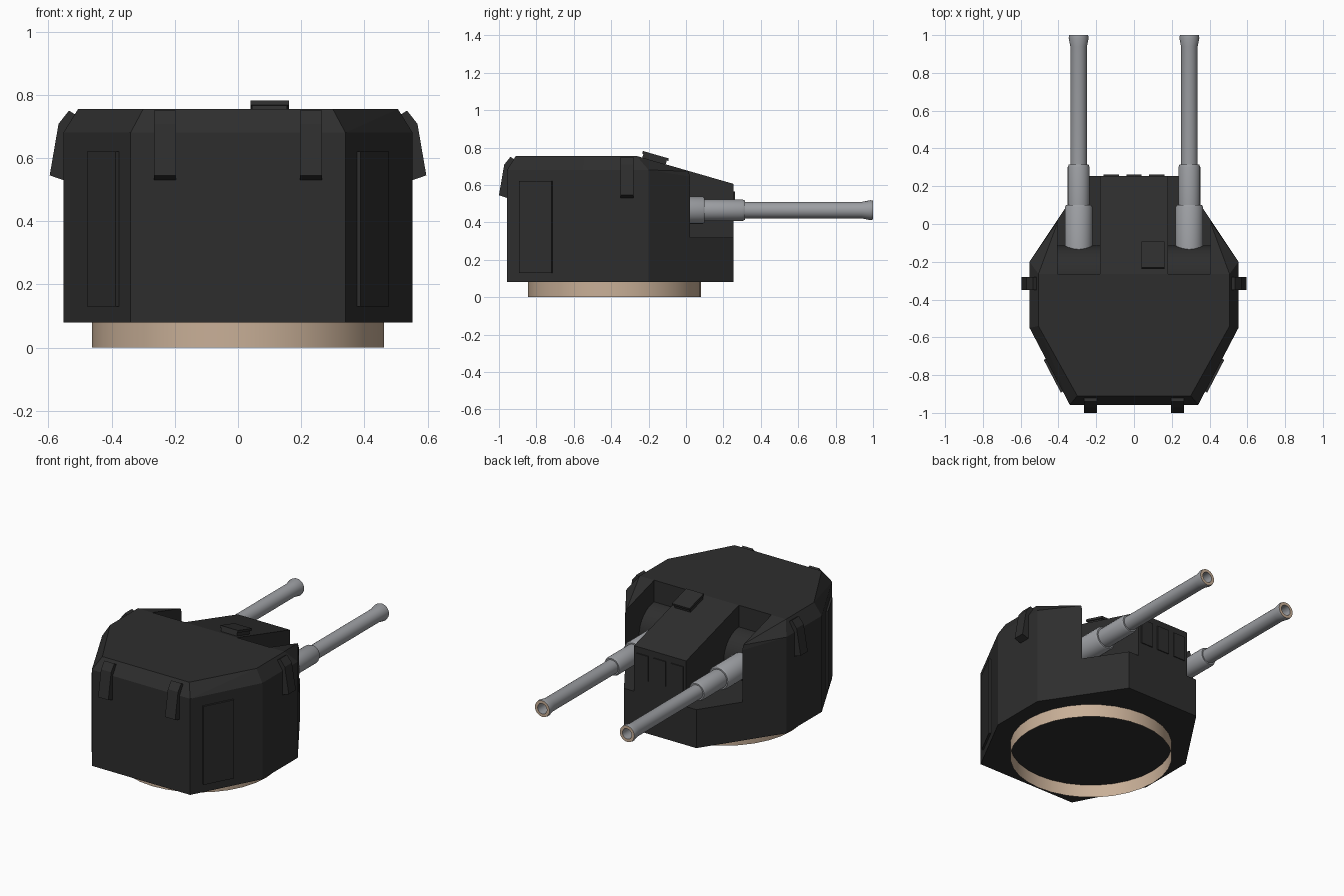
import bpy
import bmesh
import math
from mathutils import Matrix, Vector

if "Cube" in bpy.data.objects:
    bpy.data.objects.remove(bpy.data.objects["Cube"])


def material(name, color):
    m = bpy.data.materials.new(name)
    m.use_nodes = True
    m.diffuse_color = (*color, 1)
    for n in m.node_tree.nodes:
        if n.type == "BSDF_PRINCIPLED":
            n.inputs["Base Color"].default_value = (*color, 1)
            n.inputs["Roughness"].default_value = 0.7
    return m


DARK = material("dark armour", (0.027, 0.027, 0.027))
STEEL = material("gun steel", (0.33, 0.34, 0.36))
TAN = material("tan primer", (0.58, 0.43, 0.31))


def finish(name, bm, mats, smooth=False, flip_check=True):
    if flip_check:
        bmesh.ops.recalc_face_normals(bm, faces=bm.faces[:])
    me = bpy.data.meshes.new(name)
    bm.to_mesh(me)
    bm.free()
    for m in mats:
        me.materials.append(m)
    ob = bpy.data.objects.new(name, me)
    bpy.context.collection.objects.link(ob)
    bpy.ops.object.select_all(action="DESELECT")
    ob.select_set(True)
    bpy.context.view_layer.objects.active = ob
    if smooth:
        bpy.ops.object.shade_smooth_by_angle(angle=math.radians(35))
    return ob


def box(name, center, size, rot=None, mat=DARK):
    bm = bmesh.new()
    m = Matrix.Translation(center) @ (rot or Matrix()) @ Matrix.Diagonal((*size, 1))
    bmesh.ops.create_cube(bm, size=1, matrix=m)
    return finish(name, bm, [mat])


def cylinder(name, radius, length, matrix, segments, mat, caps=True):
    bm = bmesh.new()
    bmesh.ops.create_cone(bm, cap_ends=caps, segments=segments, radius1=radius,
                          radius2=radius, depth=length, matrix=matrix)
    return finish(name, bm, [mat], smooth=True, flip_check=caps)


def strap(name, matrix, width=0.07):
    """Bent bracket: profile of (distance out from wall, height), extruded sideways."""
    profile = [(-0.05, 0.73), (-0.018, 0.75), (0.015, 0.708), (0.043, 0.545), (0, 0.53)]
    bm = bmesh.new()
    face = bm.faces.new([bm.verts.new((o, -width / 2, z)) for o, z in profile])
    ext = bmesh.ops.extrude_face_region(bm, geom=[face])["geom"]
    bmesh.ops.translate(bm, vec=(0, width, 0),
                        verts=[v for v in ext if isinstance(v, bmesh.types.BMVert)])
    bm.transform(matrix)
    return finish(name, bm, [DARK])


# Armoured house: hull of the footprint, wall rim and sloping roof
BASE, RIM, ROOF, CREASE = 0.08, 0.68, 0.755, -0.265
SLOPE = 0.288


def roof(y):
    return ROOF - SLOPE * max(0, y - CREASE)


bm = bmesh.new()
rear_plan = [(0.34, -0.957), (0.553, -0.55), (0.553, -0.2)]
front = (0.25, 0.255)
roof_plan = [(0.3, -0.91), (0.506, -0.54), (0.506, CREASE), (0.4, 0.02), front]
for s in (1, -1):
    for x, y in rear_plan:
        bm.verts.new((s * x, y, BASE))
        bm.verts.new((s * x, y, RIM))
    bm.verts.new((s * front[0], front[1], BASE))
    for x, y in roof_plan:
        bm.verts.new((s * x, y, roof(y)))
bmesh.ops.convex_hull(bm, input=bm.verts[:])
bmesh.ops.dissolve_limit(bm, angle_limit=0.01, verts=bm.verts[:], edges=bm.edges[:])
house = finish("turret_house", bm, [DARK])

# Gun slots cut through roof and front
for s in (1, -1):
    cutter = box("slot_cutter", (s * 0.2925, 0.1175, 0.66), (0.225, 0.765, 0.68))
    cutter.hide_render = True
    mod = house.modifiers.new("slot", "BOOLEAN")
    mod.operation = "DIFFERENCE"
    mod.solver = "EXACT"
    mod.object = cutter
    bpy.ops.object.select_all(action="DESELECT")
    house.select_set(True)
    bpy.context.view_layer.objects.active = house
    bpy.ops.object.modifier_apply(modifier=mod.name)
    bpy.data.objects.remove(cutter)

# Open ring under the house
cylinder("base_ring", 0.462, BASE, Matrix.Translation((0, -0.382, BASE / 2)), 32, TAN, caps=False)

# Guns: turned profile of (radius, distance forward), with a hollow muzzle
GUN_Z = 0.465
gun_profile = [(0.073, -0.2), (0.073, 0.09), (0.066, 0.1), (0.058, 0.1), (0.058, 0.3),
               (0.052, 0.315), (0.044, 0.315), (0.044, 0.94), (0.053, 0.985),
               (0.05, 1.0), (0.032, 1.0), (0.032, 0.9), (0, 0.9)]
for s, side in ((1, "left"), (-1, "right")):
    bm = bmesh.new()
    verts = [bm.verts.new((r, y, 0)) for r, y in gun_profile]
    edges = [bm.edges.new(pair) for pair in zip(verts, verts[1:])]
    bmesh.ops.spin(bm, geom=verts + edges, cent=(0, 0, 0), axis=(0, 1, 0),
                   angle=math.tau, steps=24, use_merge=True)
    bmesh.ops.remove_doubles(bm, verts=bm.verts[:], dist=0.0005)
    bmesh.ops.recalc_face_normals(bm, faces=bm.faces[:])
    for f in bm.faces:
        if f.calc_center_median().y > 0.999:
            f.material_index = 1
    bm.transform(Matrix.Translation((s * 0.293, 0, GUN_Z)))
    finish(side + "_gun", bm, [STEEL, TAN], smooth=True)

    # Rounded mantlet at the back of the slot
    turn = Matrix.Translation((s * 0.2925, -0.27, GUN_Z)) @ Matrix.Rotation(math.pi / 2, 4, "Y")
    cylinder(side + "_mantlet", 0.155, 0.225, turn, 32, DARK)

    # Door on the angled rear wall
    a, b = Vector((s * 0.34, -0.957)), Vector((s * 0.553, -0.55))
    mid = a.lerp(b, 0.385)
    rot = Matrix.Rotation(math.atan2(b.y - a.y, b.x - a.x), 4, "Z")
    box(side + "_door", (mid.x, mid.y, 0.375), (0.195, 0.024, 0.49), rot)

    # Straps hooked over the rim at the side and rear
    out = Matrix.Rotation(0 if s > 0 else math.pi, 4, "Z")
    strap(side + "_side_strap", Matrix.Translation((s * 0.553, -0.315, 0)) @ out)
    back = Matrix.Rotation(-math.pi / 2, 4, "Z")
    strap(side + "_rear_strap", Matrix.Translation((s * 0.231, -0.957, 0)) @ back)

# Sight box lying on the sloped roof, with a thin lid
tilt = Matrix.Rotation(-math.atan(SLOPE), 4, "X")
box("sight_box", (0.1, -0.168, roof(-0.168) + 0.012), (0.11, 0.13, 0.04), tilt)
box("sight_lid", (0.1, -0.163, roof(-0.163) + 0.029), (0.122, 0.145, 0.014), tilt)

# Three port covers on the front face
for i in (-1, 0, 1):
    box("front_port", (i * 0.12, 0.255, 0.488), (0.082, 0.012, 0.155))
